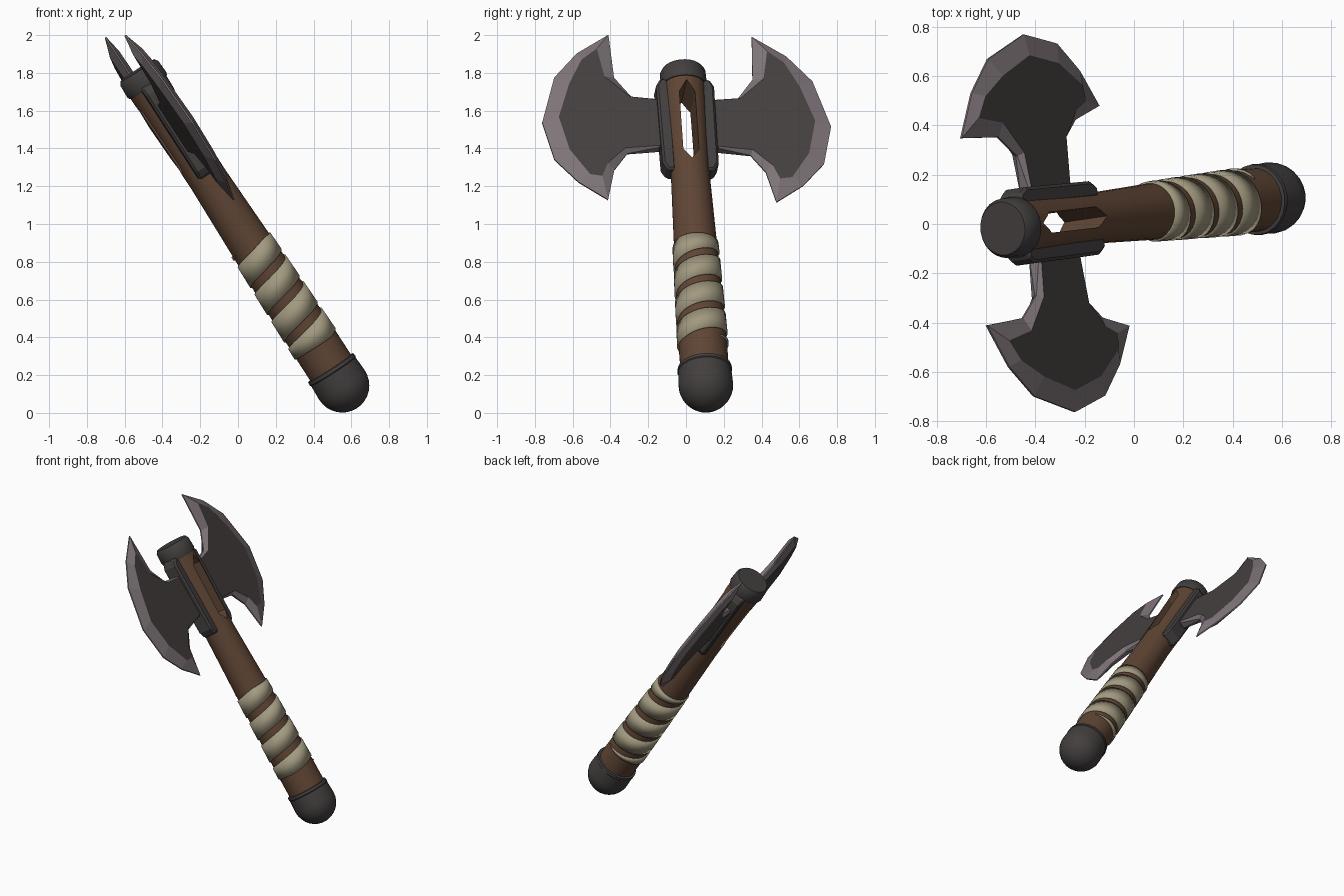
import bpy, bmesh, math
from mathutils import Matrix, Vector

if "Cube" in bpy.data.objects:
    bpy.data.objects.remove(bpy.data.objects["Cube"])

# Axe frame: local z runs up the handle, y runs along the blades, x is the flat direction
Z = Vector((-0.544, -0.062, 0.837)).normalized()
Y = Vector((-0.135, 0.991, -0.015))
Y = (Y - Z * Y.dot(Z)).normalized()
X = Y.cross(Z)
FRAME = Matrix.Translation((0.55, 0.105, 0.148)) @ Matrix((X, Y, Z)).transposed().to_4x4()


def material(name, rgb):
    m = bpy.data.materials.new(name)
    m.diffuse_color = (*rgb, 1)
    m.use_nodes = True
    m.node_tree.nodes["Principled BSDF"].inputs["Base Color"].default_value = m.diffuse_color
    return m


WOOD = material("brown wood", (0.115, 0.060, 0.035))
CLOTH = material("beige wrap", (0.36, 0.32, 0.215))
IRON = material("dark iron", (0.056, 0.049, 0.049))
BODY = material("blade iron", (0.062, 0.052, 0.052))
EDGE = material("edge steel", (0.21, 0.175, 0.19))


def finish(name, bm, mats, smooth=None):
    bmesh.ops.remove_doubles(bm, verts=bm.verts, dist=1e-5)
    bmesh.ops.recalc_face_normals(bm, faces=bm.faces)
    me = bpy.data.meshes.new(name)
    bm.to_mesh(me)
    bm.free()
    for m in mats:
        me.materials.append(m)
    ob = bpy.data.objects.new(name, me)
    bpy.context.collection.objects.link(ob)
    ob.matrix_world = FRAME
    bpy.ops.object.select_all(action='DESELECT')
    ob.select_set(True)
    bpy.context.view_layer.objects.active = ob
    if smooth:
        bpy.ops.object.shade_smooth_by_angle(angle=math.radians(smooth))
    return ob


def lathe(name, profile, mat, sides=24):
    bm = bmesh.new()
    vs = [bm.verts.new((r, 0, z)) for r, z in profile]
    es = [bm.edges.new(p) for p in zip(vs, vs[1:])]
    bmesh.ops.spin(bm, geom=vs + es, cent=(0, 0, 0), axis=(0, 0, 1),
                   angle=2 * math.pi, steps=sides)
    return finish(name, bm, [mat], 35)


def prism(name, outline, x0, x1, mat):
    bm = bmesh.new()
    f = bm.faces.new([bm.verts.new((x0, y, z)) for y, z in outline])
    ext = bmesh.ops.extrude_face_region(bm, geom=[f])["geom"]
    bmesh.ops.translate(bm, vec=(x1 - x0, 0, 0),
                        verts=[v for v in ext if isinstance(v, bmesh.types.BMVert)])
    return finish(name, bm, [mat])


def mirror(ob):
    mod = ob.modifiers.new("other side", 'MIRROR')
    mod.use_axis = (False, True, False)


# Handle with a pointed slot cut through the head
PROFILE = [(0.129, 0.05), (0.129, 0.25), (0.117, 0.80), (0.104, 1.30), (0.106, 1.50), (0.114, 1.90)]
handle = lathe("handle", [(0, 0.05)] + PROFILE + [(0, 1.90)], WOOD)
slot = prism("slot_cutter", [(0, 1.37), (0.042, 1.43), (0.042, 1.79), (0, 1.86),
                             (-0.042, 1.79), (-0.042, 1.43)], -0.3, 0.3, WOOD)
bpy.context.view_layer.objects.active = handle
cut = handle.modifiers.new("slot", 'BOOLEAN')
cut.operation, cut.object, cut.solver = 'DIFFERENCE', slot, 'EXACT'
bpy.ops.object.modifier_apply(modifier="slot")
bpy.data.objects.remove(slot)

# Pommel dome with rim, and top cap
dome = [(0.145 * math.sin(a), -0.147 * math.cos(a)) for a in
        [i * math.pi / 16 for i in range(9)]]
lathe("pommel", dome + [(0.141, 0.085), (0.145, 0.09), (0.143, 0.108), (0.12, 0.112)], IRON)
lathe("top_cap", [(0, 1.99), (0.108, 1.99), (0.121, 1.97), (0.124, 1.90),
                  (0.119, 1.885), (0, 1.885)], IRON)


# Spiral cloth wrap with a gap between turns
def radius(z):
    for (r0, z0), (r1, z1) in zip(PROFILE, PROFILE[1:]):
        if z <= z1:
            return r0 + (r1 - r0) * (z - z0) / (z1 - z0)


LOW, HIGH, PITCH, GAP, SIDES = 0.25, 0.885, 0.17, 0.046, 28
bm = bmesh.new()
for i in range(-4 * SIDES, 3 * SIDES):
    quad = []
    for j, side in ((i, 0), (i + 1, 0), (i + 1, 1), (i, 1)):
        z = 0.764 + GAP / 2 + PITCH * j / SIDES + side * (PITCH - GAP)
        z = min(max(z, LOW), HIGH)
        a = 2 * math.pi * j / SIDES
        r = radius(z) + 0.008
        quad.append((r * math.cos(a), r * math.sin(a), z))
    if max(p[2] for p in quad[2:]) - min(p[2] for p in quad[:2]) > 0.004:
        bm.faces.new([bm.verts.new(p) for p in quad])
bmesh.ops.dissolve_degenerate(bm, dist=1e-5, edges=bm.edges)
wrap = finish("cloth_wrap", bm, [CLOTH], 35)
thick = wrap.modifiers.new("thickness", 'SOLIDIFY')
thick.thickness, thick.offset = 0.012, -1

# Side brackets holding the blades
bracket = prism("bracket", [(0.08, 1.33), (0.125, 1.33), (0.15, 1.375), (0.155, 1.86),
                            (0.13, 1.905), (0.08, 1.905)], -0.055, 0.055, IRON)
bev = bracket.modifiers.new("bevel", 'BEVEL')
bev.width, bev.segments = 0.012, 1
mirror(bracket)

# Blade: outer edge point, then matching point on the flat body
CUTTING = [(.383, 2.206, .455, 2.10), (.56, 2.085, .54, 2.03), (.69, 1.93, .615, 1.88),
           (.772, 1.645, .685, 1.665), (.72, 1.41, .64, 1.46), (.60, 1.27, .54, 1.305),
           (.45, 1.162, .475, 1.295), (.405, 1.35, .44, 1.38), (.33, 1.455, .34, 1.475)]
ARMS = [(.16, 1.485, .16, 1.493), (.10, 1.485, .10, 1.493), (.10, 1.56, .10, 1.552),
        (.22, 1.555, .223, 1.547), (.265, 1.585, .273, 1.58), (.28, 1.63, .29, 1.63),
        (.265, 1.68, .273, 1.685), (.22, 1.71, .223, 1.718), (.10, 1.705, .10, 1.713),
        (.10, 1.79, .10, 1.782), (.14, 1.79, .14, 1.782)]
INNER = [(.285, 1.815, .295, 1.80), (.37, 1.935, .425, 1.925)]
points = [(p, 0.004) for p in CUTTING] + [(p, 0.022) for p in ARMS] + [(p, 0.004) for p in INNER]
bm = bmesh.new()
rims = []
for s in (1, -1):
    rim = [bm.verts.new((s * e, p[0], p[1])) for p, e in points]
    flat = [bm.verts.new((s * 0.03, p[2], p[3])) for p, e in points]
    bm.faces.new(flat)
    for i in range(len(points)):
        k = (i + 1) % len(points)
        f = bm.faces.new((rim[i], rim[k], flat[k], flat[i]))
        f.material_index = int(min(points[i][1], points[k][1]) < 0.01)
    rims.append(rim)
for i in range(len(points)):
    k = (i + 1) % len(points)
    f = bm.faces.new((rims[0][i], rims[0][k], rims[1][k], rims[1][i]))
    f.material_index = int(min(points[i][1], points[k][1]) < 0.01)
bmesh.ops.triangulate(bm, faces=[f for f in bm.faces if len(f.verts) > 4])
mirror(finish("blade", bm, [BODY, EDGE]))
